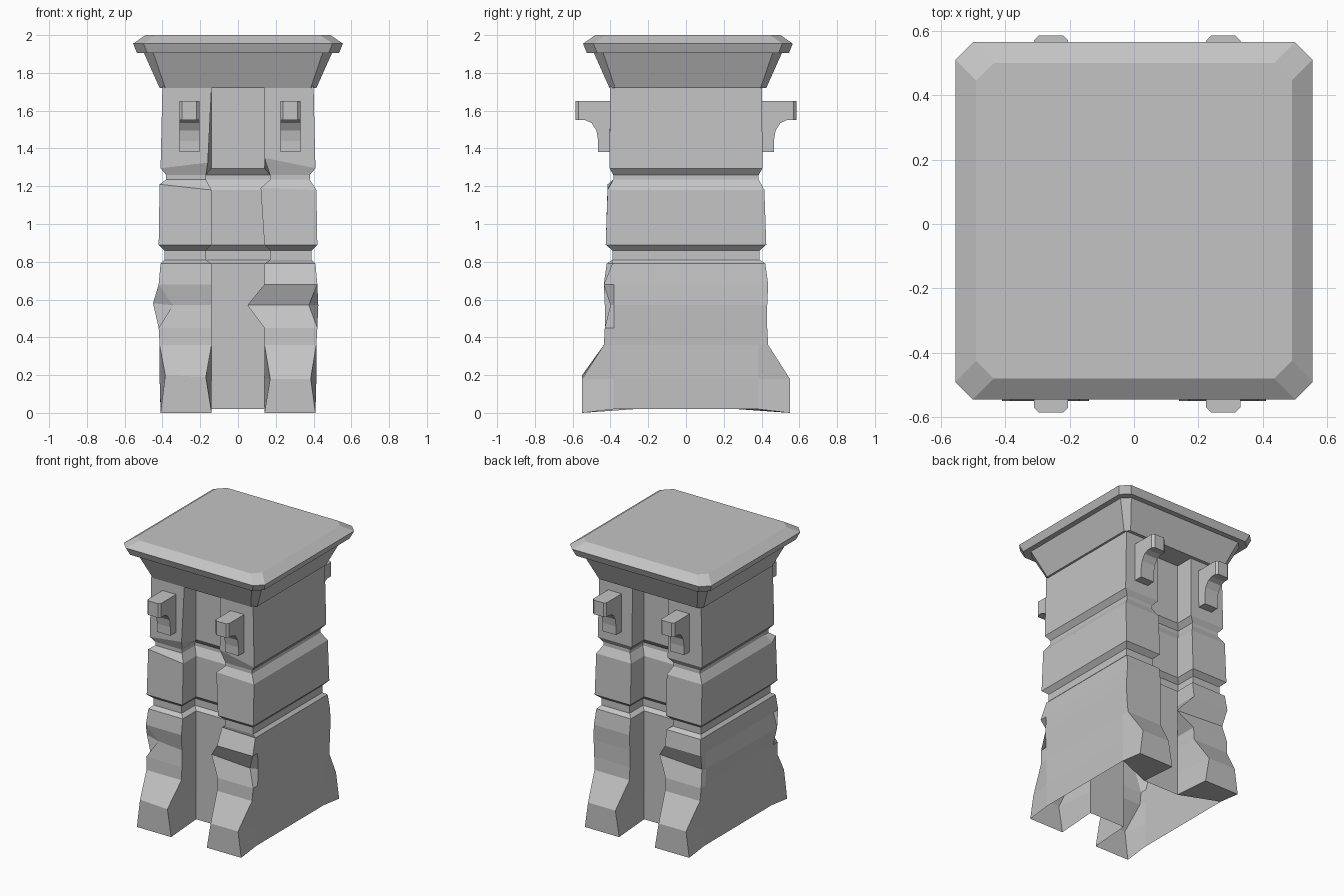
import bpy, bmesh, math

cube = bpy.data.objects.get("Cube")
if cube:
    bpy.data.objects.remove(cube, do_unlink=True)

stone = bpy.data.materials.new("grey stone")
stone.use_nodes = True
grey = (0.55, 0.55, 0.55, 1)
stone.diffuse_color = grey
stone.node_tree.nodes["Principled BSDF"].inputs["Base Color"].default_value = grey


def finish(name, bm):
    mesh = bpy.data.meshes.new(name)
    bm.to_mesh(mesh)
    bm.free()
    mesh.materials.append(stone)
    obj = bpy.data.objects.new(name, mesh)
    bpy.context.collection.objects.link(obj)
    return obj


def bridge(bm, rings):
    """Join consecutive rings of points with side faces."""
    loops = [[bm.verts.new(p) for p in ring] for ring in rings]
    for a, b in zip(loops, loops[1:]):
        for i in range(len(a)):
            j = (i + 1) % len(a)
            bm.faces.new((a[i], a[j], b[j], b[i]))
    return loops


def h_ring(z, x, y, inset=0):
    """H-shaped section: two slabs joined by a recessed web."""
    g, web, side = 0.14 + inset, 0.27 - inset, min(0.38, y - 0.04)
    half = [(x, -side), (x, side), (x, y), (g, y),
            (g, web), (-g, web), (-g, y), (-x, y)]
    return [[px, py, z] for px, py in half + [(-a, -b) for a, b in half]]


# Pillar body: flared feet, chipped shaft and two recessed bands
levels = [
    ("base", 0, 0.41, 0.55, 0), ("foot", 0.18, 0.415, 0.55, 0),
    ("ankle", 0.36, 0.415, 0.435, 0), ("chip_low", 0.45, 0.42, 0.43, 0),
    ("chip", 0.57, 0.425, 0.43, 0), ("chip_high", 0.68, 0.42, 0.435, 0),
    ("shoulder", 0.79, 0.41, 0.42, 0), ("band_a", 0.81, 0.39, 0.39, 0.03),
    ("band_b", 0.86, 0.39, 0.39, 0.03), ("block_low", 0.89, 0.42, 0.425, 0),
    ("block_high", 1.18, 0.415, 0.415, 0), ("neck_a", 1.235, 0.38, 0.385, 0.03),
    ("neck_b", 1.26, 0.38, 0.385, 0.03), ("top_low", 1.295, 0.41, 0.405, 0),
    ("top", 1.73, 0.40, 0.402, 0),
]
rings = {n: h_ring(z, x, y, s) for n, z, x, y, s in levels}

# The underside rises between the feet
for i, p in enumerate(rings["base"]):
    if abs(p[1]) < 0.5:
        p[2] = 0.02

# Worn corners: level, corner number, offset
for level, corner, offset in [
    ("chip", 15, (-0.05, 0.03, 0)), ("chip", 10, (0.08, 0.03, 0)),
    ("chip", 9, (-0.025, 0, 0.01)), ("chip", 14, (-0.09, 0.06, 0)),
    ("chip", 6, (0.09, -0.06, 0)), ("chip", 7, (0.02, -0.03, 0)),
    ("foot", 10, (0.03, 0, 0.02)), ("foot", 11, (-0.03, 0, 0.01)),
    ("foot", 15, (-0.03, 0, 0)), ("foot", 14, (0.03, 0, 0)),
    ("foot", 2, (-0.03, 0, 0)), ("foot", 3, (0.03, 0, 0)),
    ("foot", 6, (-0.03, 0, 0)), ("foot", 7, (0.03, 0, 0)),
    ("shoulder", 15, (0, 0.03, 0)), ("shoulder", 14, (0, 0.04, 0)),
    ("top_low", 14, (0, 0, 0.055)), ("top_low", 11, (-0.02, 0, 0.03)),
    ("block_high", 10, (0, 0, 0.03)), ("block_high", 14, (-0.02, 0, 0.01)),
]:
    p = rings[level][corner]
    for axis in range(3):
        p[axis] += offset[axis]

bm = bmesh.new()
loops = bridge(bm, rings.values())
for soles in ((4, 3, 2, 1), (8, 7, 6, 5)):
    bm.faces.new([loops[0][i] for i in soles])
finish("pillar_body", bm)


# Capital: flared moulding under a bevelled slab
def octagon(z, r, cut):
    c = r - cut
    return [(x, y + 0.01, z) for x, y in
            [(r, -c), (r, c), (c, r), (-c, r), (-r, c), (-r, -c), (-c, -r), (c, -r)]]


def stack(name, sections):
    bm = bmesh.new()
    loops = bridge(bm, [octagon(*s) for s in sections])
    bm.faces.new(loops[0][::-1])
    bm.faces.new(loops[-1])
    finish(name, bm)


stack("capital_flare", [(1.72, 0.415, 0.03), (1.91, 0.50, 0.05)])
stack("capital_slab", [(1.905, 0.535, 0.055), (1.955, 0.555, 0.055), (2.0, 0.49, 0.055)])

# Four hook brackets with a concave underside
arc = [(0.465 + 0.07 * (1 - math.cos(t)), 1.44 + 0.11 * math.sin(t))
       for t in (math.radians(a) for a in range(0, 91, 30))]
profile = [(0.38, 1.65), (0.38, 1.38), (0.465, 1.38)] + arc + [(0.585, 1.55), (0.585, 1.65)]
for face, sy in (("front", -1), ("back", 1)):
    for side, cx in (("right", -0.258), ("left", 0.277)):
        bm = bmesh.new()
        lo, hi = bridge(bm, [[(cx + dx, sy * y, z) for y, z in profile]
                             for dx in (-0.053, 0.053)])
        bm.faces.new(lo[::-1])
        bm.faces.new(hi)
        # Clip the upright outer edges
        edges = [e for e in bm.edges
                 if all(abs(v.co.y) > 0.58 for v in e.verts)
                 and abs(e.verts[0].co.z - e.verts[1].co.z) > 0.05]
        bmesh.ops.bevel(bm, geom=edges, offset=0.015, segments=1, affect='EDGES')
        bmesh.ops.recalc_face_normals(bm, faces=bm.faces)
        finish(f"{face}_{side}_bracket", bm)
